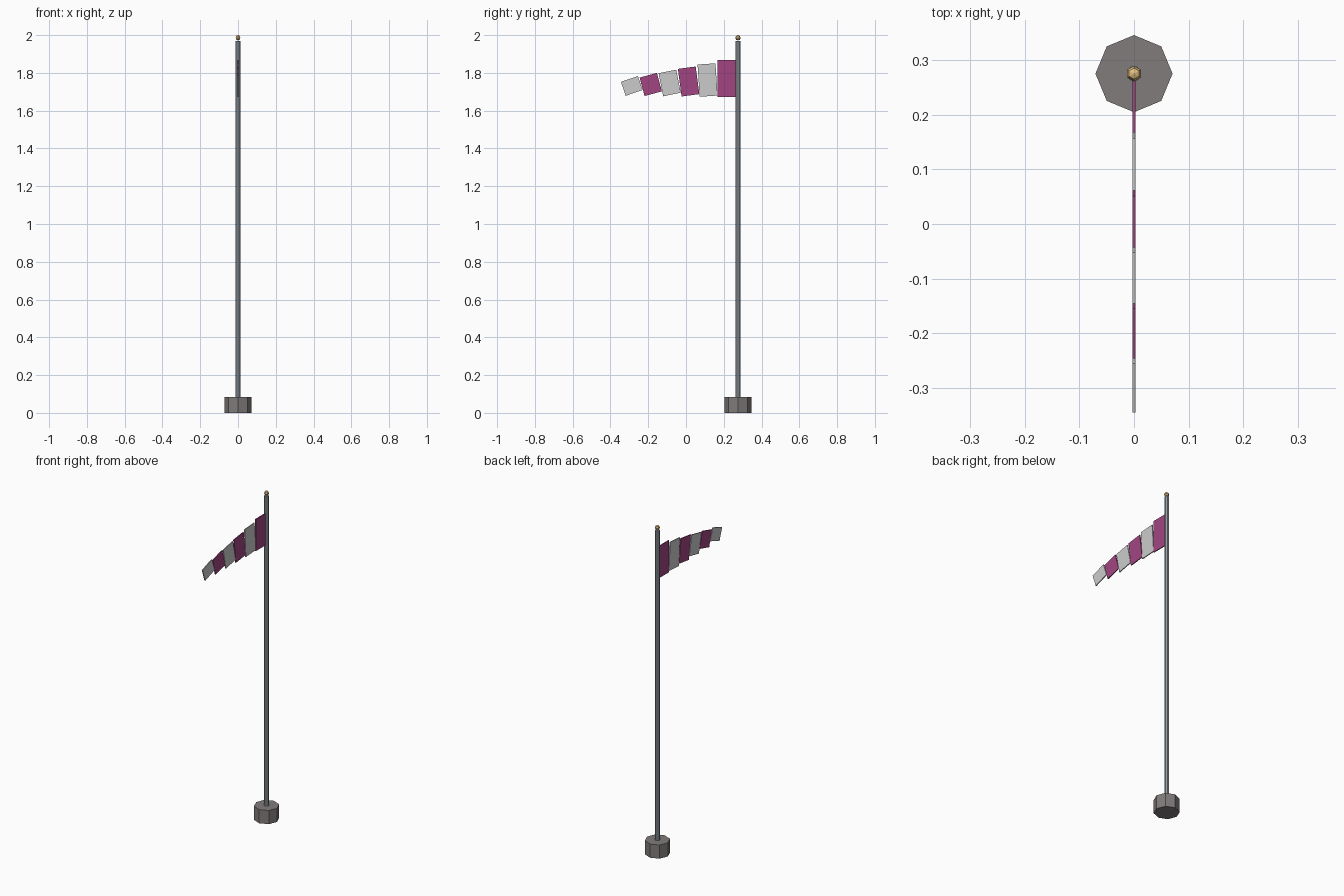
import bpy
from math import radians, cos, sin, pi

if "Cube" in bpy.data.objects:
    bpy.data.objects.remove(bpy.data.objects["Cube"])

POLE_Y = 0.275


def paint(obj, name, color):
    mat = bpy.data.materials.get(name) or bpy.data.materials.new(name)
    mat.diffuse_color = (*color, 1)
    mat.use_nodes = True
    mat.node_tree.nodes["Principled BSDF"].inputs["Base Color"].default_value = mat.diffuse_color
    obj.data.materials.append(mat)


def lathe(name, profile, sides, start=0.0):
    """Revolve (radius, z) rings around the pole axis and cap both ends."""
    verts = [(r * cos(start + 2 * pi * i / sides),
              POLE_Y + r * sin(start + 2 * pi * i / sides), z)
             for r, z in profile for i in range(sides)]
    faces = [(k * sides + i, k * sides + (i + 1) % sides,
              (k + 1) * sides + (i + 1) % sides, (k + 1) * sides + i)
             for k in range(len(profile) - 1) for i in range(sides)]
    faces.append(tuple(reversed(range(sides))))
    faces.append(tuple(range(len(verts) - sides, len(verts))))
    mesh = bpy.data.meshes.new(name)
    mesh.from_pydata(verts, [], faces)
    obj = bpy.data.objects.new(name, mesh)
    bpy.context.collection.objects.link(obj)
    return obj


# Octagonal weighted base
base = lathe("base", [(0.0705, 0), (0.0705, 0.083)], 8)
paint(base, "stone", (0.22, 0.20, 0.20))

# Tall pole
pole = lathe("pole", [(0.0138, 0.08), (0.0138, 1.97)], 8, pi / 8)
paint(pole, "metal", (0.30, 0.33, 0.36))

# Small ball on top of the pole
bpy.ops.mesh.primitive_uv_sphere_add(segments=6, ring_count=4, radius=0.0143,
                                     location=(0, POLE_Y, 1.9857))
finial = bpy.context.object
finial.name = "finial"
if abs(max(v.co.x for v in finial.data.vertices) - 0.0143) < 1e-4:
    finial.rotation_euler.z = pi / 2
paint(finial, "gold", (0.75, 0.52, 0.22))

# Striped pennant: overlapping panels that shrink and droop away from the pole
for i in range(6):
    bpy.ops.mesh.primitive_cube_add(
        size=1, location=(0, 0.2145 - 0.1003 * i, 1.770 - 0.0078 * i),
        rotation=(radians(3.8 * i), 0, 0))
    panel = bpy.context.object
    panel.name = f"flag_panel_{i + 1}"
    panel.scale = (0.0056, 0.095, 0.194 - 0.0232 * i)
    if i % 2 == 0:
        paint(panel, "magenta", (0.36, 0.06, 0.22))
    else:
        paint(panel, "white", (0.75, 0.75, 0.76))
